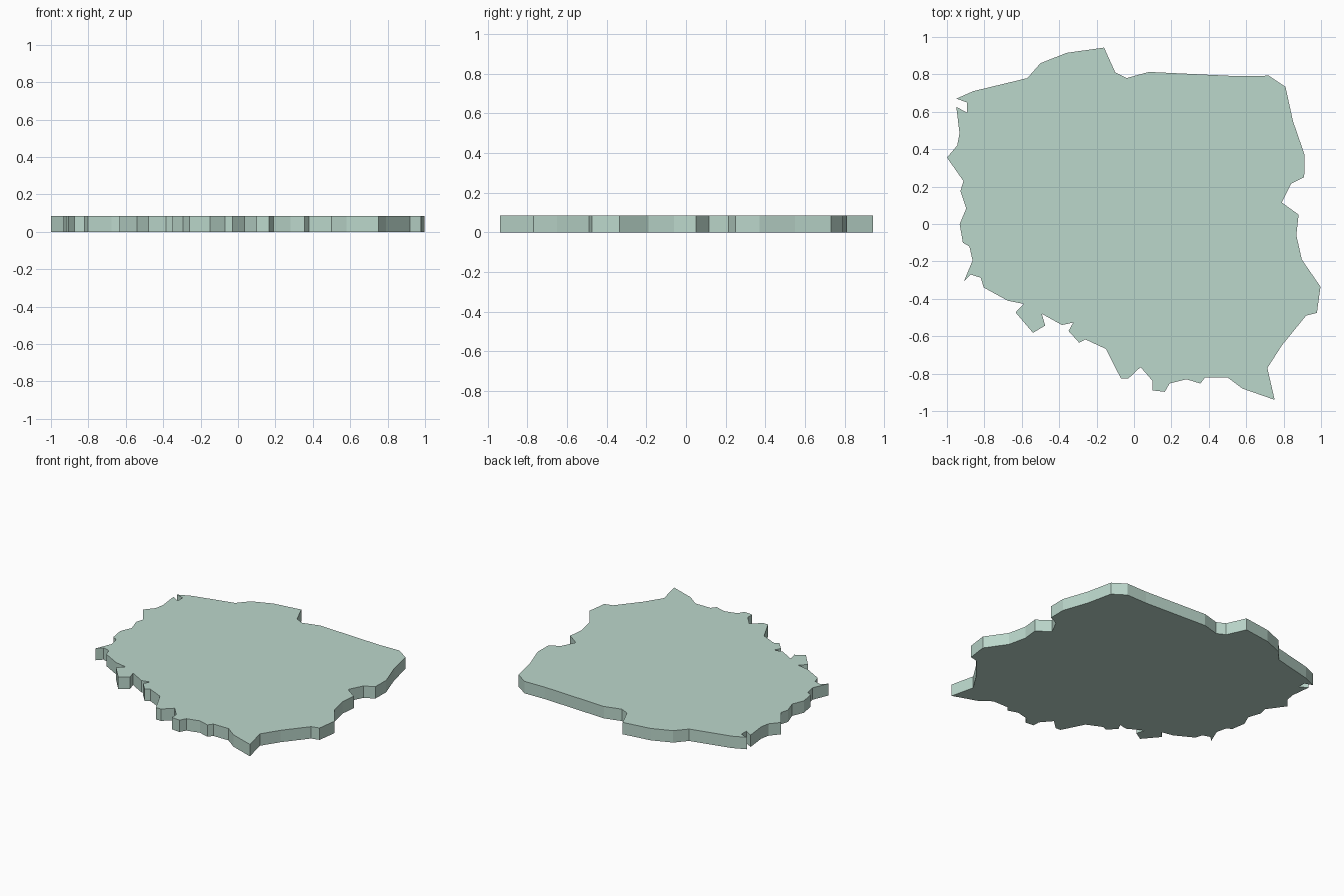
import bpy, bmesh
from mathutils import Vector

THICKNESS = 0.085

# Outline seen from above, clockwise from the north-west corner
outline = [
    # north edge
    (-.95, .67), (-.86, .71), (-.57, .78), (-.50, .86), (-.36, .915), (-.16, .943),
    (-.10, .81), (-.04, .78), (.08, .813), (.56, .79), (.72, .793), (.81, .733),
    # east edge
    (.85, .55), (.912, .37), (.91, .25), (.84, .215), (.79, .115), (.88, .05),
    (.868, -.06), (.897, -.19), (.997, -.335), (.978, -.475), (.92, -.49),
    (.79, -.65), (.713, -.77), (.752, -.94),
    # south edge
    (.58, -.88), (.50, -.82), (.38, -.82), (.355, -.853), (.28, -.83), (.19, -.853),
    (.165, -.897), (.10, -.89), (.10, -.84), (.035, -.765), (-.03, -.826),
    (-.07, -.826), (-.15, -.668), (-.26, -.617), (-.293, -.635), (-.35, -.572),
    (-.325, -.527), (-.385, -.54), (-.493, -.48), (-.475, -.543), (-.54, -.582),
    (-.633, -.473), (-.59, -.427), (-.675, -.41), (-.803, -.34), (-.82, -.287),
    (-.873, -.27), (-.91, -.308),
    # west edge
    (-.863, -.195), (-.88, -.12), (-.915, -.10), (-.932, 0), (-.897, .083),
    (-.928, .175), (-.912, .23), (-1, .355), (-.945, .42), (-.933, .485),
    (-.95, .627), (-.893, .595), (-.893, .65),
]

# Flat slab extruded from the outline
bm = bmesh.new()
base = bm.faces.new([bm.verts.new((x, y, 0)) for x, y in outline])
top = bmesh.ops.extrude_face_region(bm, geom=[base], use_keep_orig=True)["geom"]
bmesh.ops.translate(bm, vec=Vector((0, 0, THICKNESS)),
                    verts=[g for g in top if isinstance(g, bmesh.types.BMVert)])
bmesh.ops.recalc_face_normals(bm, faces=bm.faces)
bmesh.ops.triangulate(bm, faces=[f for f in bm.faces if len(f.verts) > 4])
mesh = bpy.data.meshes.new("map_slab")
bm.to_mesh(mesh)
bm.free()

slab = bpy.data.objects.new("map_slab", mesh)
bpy.context.collection.objects.link(slab)

# Pale green finish
green = bpy.data.materials.new("pale_green")
green.diffuse_color = (0.5, 0.68, 0.6, 1)
mesh.materials.append(green)
